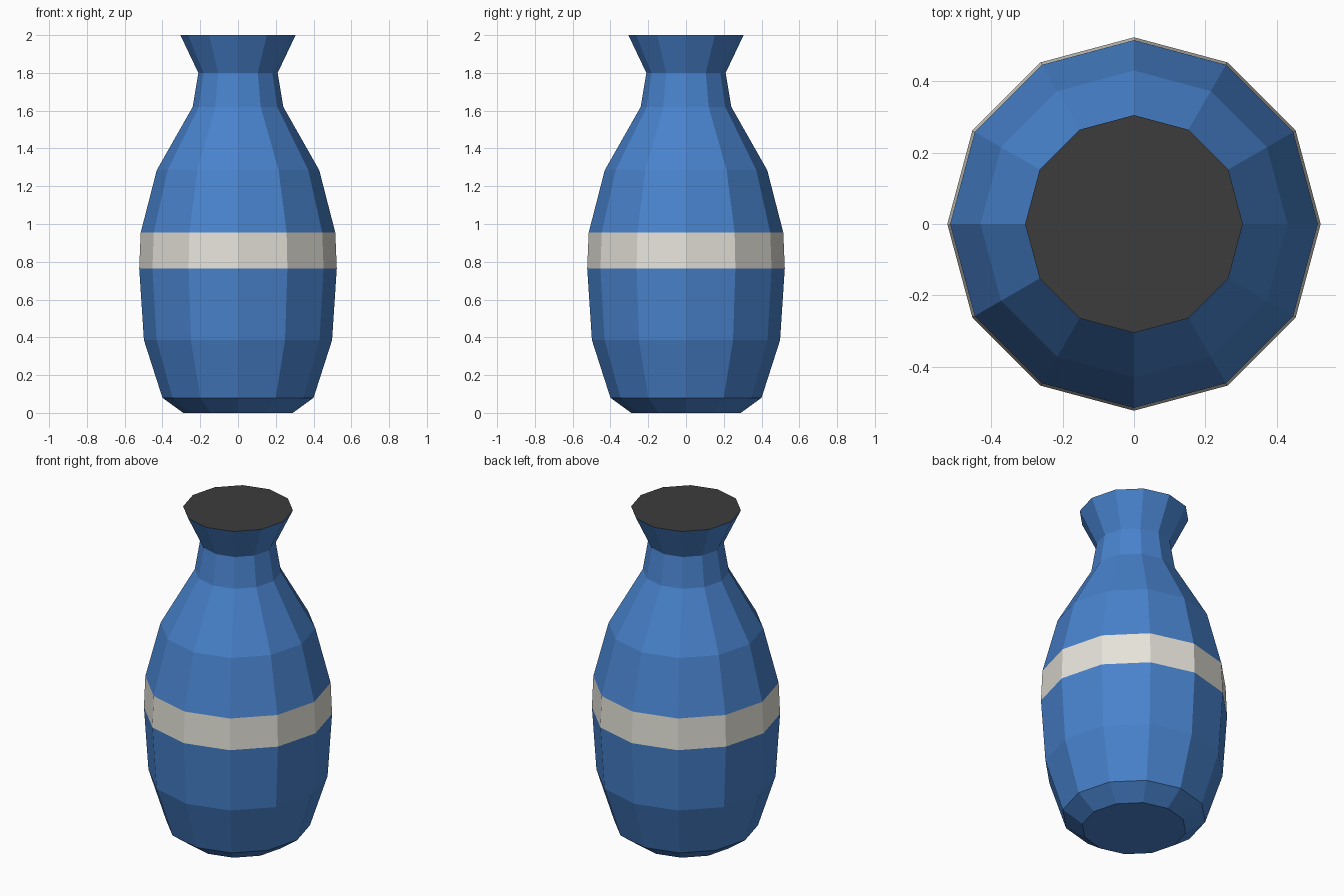
import bpy, bmesh, math

if "Cube" in bpy.data.objects:
    bpy.data.objects.remove(bpy.data.objects["Cube"])

SIDES = 12


def material(name, rgb):
    m = bpy.data.materials.new(name)
    m.diffuse_color = (*rgb, 1)
    m.use_nodes = True
    m.node_tree.nodes["Principled BSDF"].inputs["Base Color"].default_value = m.diffuse_color
    return m


blue = material("blue glaze", (0.065, 0.225, 0.61))
cream = material("cream band", (0.78, 0.76, 0.69))
dark = material("dark opening", (0.045, 0.045, 0.045))

# Vase outline: radius, height
profile = [(0.29, 0), (0.40, 0.08), (0.498, 0.385), (0.523, 0.765), (0.515, 0.955),
           (0.43, 1.285), (0.24, 1.62), (0.21, 1.80), (0.305, 2.0)]

bm = bmesh.new()
rings = [[bm.verts.new((r * math.cos(2 * math.pi * i / SIDES),
                        r * math.sin(2 * math.pi * i / SIDES), z))
          for i in range(SIDES)] for r, z in profile]

# Walls, with the cream band on the widest ring
for lo, hi in zip(rings, rings[1:]):
    for i in range(SIDES):
        j = (i + 1) % SIDES
        f = bm.faces.new((lo[i], lo[j], hi[j], hi[i]))
        f.material_index = 1 if 0.8 < f.calc_center_median().z < 0.9 else 0

# Base and dark mouth
bm.faces.new(rings[0][::-1])
bm.faces.new(rings[-1]).material_index = 2

mesh = bpy.data.meshes.new("vase")
bm.to_mesh(mesh)
bm.free()
for m in (blue, cream, dark):
    mesh.materials.append(m)
bpy.context.collection.objects.link(bpy.data.objects.new("vase", mesh))
